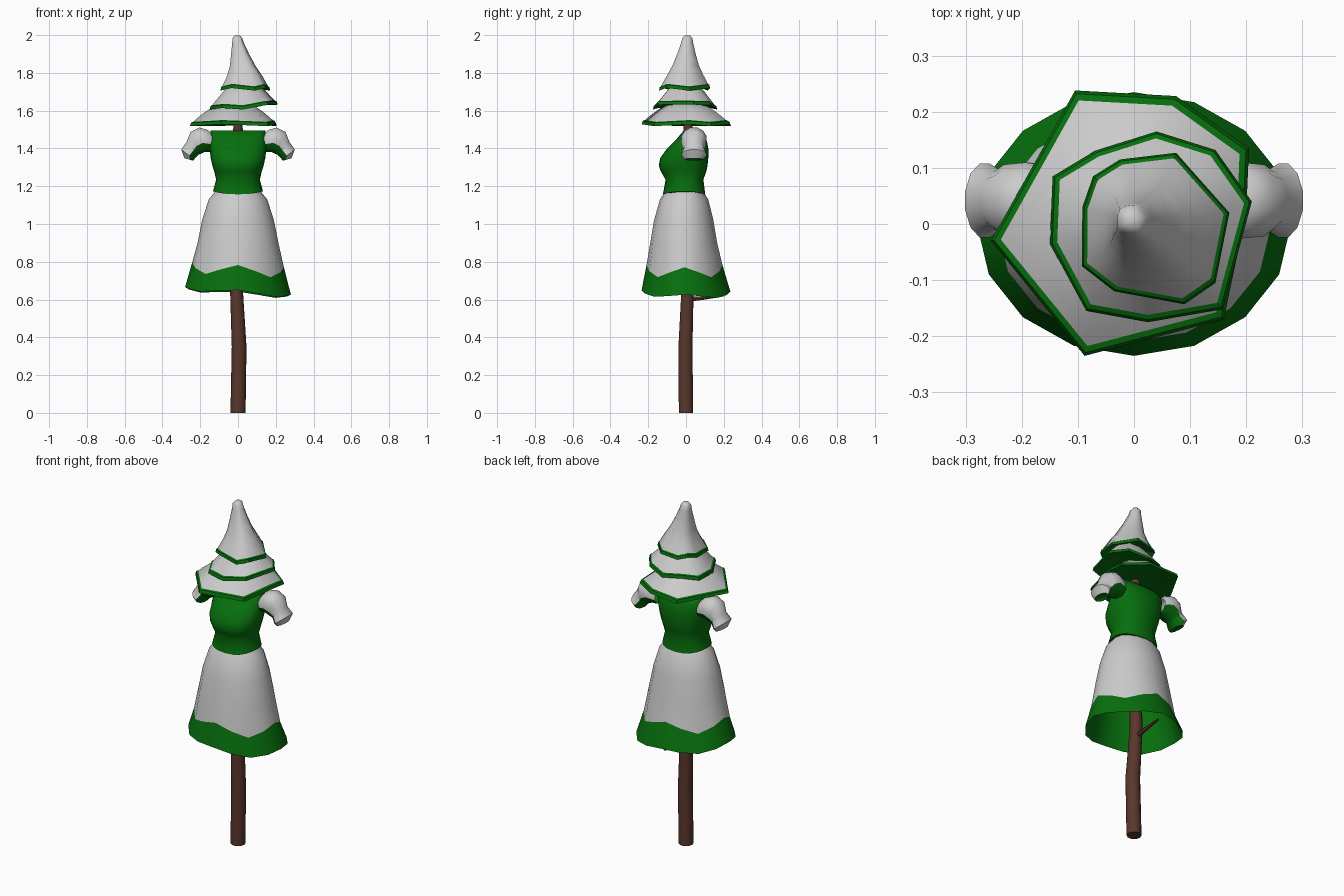
import bpy, bmesh
from math import sin, cos, pi, radians, copysign
from mathutils import Vector

if "Cube" in bpy.data.objects:
    bpy.data.objects.remove(bpy.data.objects["Cube"])


def material(name, rgb):
    m = bpy.data.materials.new(name)
    m.diffuse_color = (*rgb, 1)
    m.use_nodes = True
    m.node_tree.nodes["Principled BSDF"].inputs["Base Color"].default_value = m.diffuse_color
    return m


GREEN = material("green_cloth", (0.002, 0.16, 0.004))
BROWN = material("wood", (0.1, 0.038, 0.024))


def loft(name, rings, mat=None, closed=True, cap_start=False, cap_end=False, angle=40):
    """Skin a list of equal-length point rings."""
    bm = bmesh.new()
    rows = [[bm.verts.new(p) for p in r] for r in rings]
    n = len(rows[0])
    for a, b in zip(rows, rows[1:]):
        for i in range(n if closed else n - 1):
            j = (i + 1) % n
            bm.faces.new((a[i], a[j], b[j], b[i]))
    if cap_start:
        bm.faces.new(rows[0])
    if cap_end:
        bm.faces.new(rows[-1])
    bmesh.ops.recalc_face_normals(bm, faces=bm.faces)
    me = bpy.data.meshes.new(name)
    bm.to_mesh(me)
    bm.free()
    for p in me.polygons:
        p.use_smooth = True
    me.set_sharp_from_angle(angle=radians(angle))
    ob = bpy.data.objects.new(name, me)
    bpy.context.collection.objects.link(ob)
    if mat:
        me.materials.append(mat)
    return ob


def ellipse(rx, ry, cy, zf, n=16):
    out = []
    for i in range(n):
        a = 2 * pi * i / n
        out.append(Vector((rx * cos(a), cy + ry * sin(a), zf(a))))
    return out


def tube(name, path, axis, n=10):
    """Tapered stick: path of (x, y, z, r) with rings facing one axis."""
    rings = []
    for x, y, z, r in path:
        ring = []
        for i in range(n):
            c, s = r * cos(2 * pi * i / n), r * sin(2 * pi * i / n)
            ring.append((x + c, y + s, z) if axis == 'z' else (x + c, y, z + s))
        rings.append(ring)
    loft(name, rings, BROWN, cap_start=True, cap_end=True)


# Bent post and its side twig
tube("post", [(0, 0, 0, .04), (.006, -.003, .35, .039), (-.008, .008, .65, .034),
              (0, .01, 1.1, .03), (0, .01, 1.6, .024)], 'z')
tube("twig", [(-.005, .0, .60, .015), (0, .1, .609, .011), (0, .2, .622, .006)], 'y', 6)

# Skirt with zigzag hem and green lining
hem_top = lambda a: .755 + .028 * cos(4 * a) - .012 * cos(a)
hem_low = lambda a: .636 - .02 * cos(a) + .01 * cos(4 * a) - .004 * sin(a)
flat = lambda z: (lambda a: z)
top_rows = [(.118, .098, -.01, 1.175), (.155, .128, -.01, 1.13), (.19, .157, -.012, 1.02),
            (.214, .177, -.012, .9)]
skirt = [ellipse(rx, ry, cy, flat(z)) for rx, ry, cy, z in top_rows]
boundary = ellipse(.243, .201, -.008, hem_top)
rim = ellipse(.28, .235, 0, hem_low)
loft("skirt", skirt + [boundary], cap_start=True)
loft("skirt_hem", [boundary, rim], GREEN)
lining = [ellipse(rx - .006, ry - .006, cy, flat(z - .006)) for rx, ry, cy, z in top_rows]
loft("skirt_lining", lining + [ellipse(.236, .194, -.008, hem_top), rim], GREEN)

# Bodice: rows of z, half width, front y, back y
bodice = []
for z, rx, yf, yb in [(1.165, .132, -.122, .102), (1.235, .116, -.108, .092),
                      (1.28, .126, -.134, .108), (1.31, .136, -.144, .114),
                      (1.35, .145, -.136, .118), (1.40, .15, -.1, .118),
                      (1.45, .15, -.05, .108), (1.495, .145, -.012, .075)]:
    ring = []
    for i in range(20):
        c, s = cos(pi * i / 10), sin(pi * i / 10)
        c, s = copysign(abs(c) ** .85, c), copysign(abs(s) ** .85, s)
        ring.append(((rx * c), (yf + yb) / 2 + (yb - yf) / 2 * s,
                     z + (.008 * cos(pi * i / 5) if z < 1.2 else 0)))
    bodice.append(ring)
loft("bodice", bodice, GREEN, cap_start=True, cap_end=True, angle=65)

# Puffed sleeves: upper point, lower point, half depth
sections = [((.135, 1.475), (.135, 1.385), .055), ((.16, 1.50), (.15, 1.38), .064),
            ((.205, 1.513), (.175, 1.38), .07), ((.252, 1.49), (.20, 1.368), .066),
            ((.274, 1.435), (.21, 1.365), .052), ((.302, 1.395), (.23, 1.342), .068),
            ((.284, 1.348), (.236, 1.335), .05)]
for side, label in ((-1, "left"), (1, "right")):
    rings = []
    for t, b, d in sections:
        ring = []
        for i in range(12):
            a = 2 * pi * i / 12 + pi / 12
            k = (1 - cos(a)) / 2          # 0 at the top, 1 underneath
            ring.append(Vector((side * (t[0] + (b[0] - t[0]) * k), .042 + d * sin(a),
                                t[1] + (b[1] - t[1]) * k)))
        rings.append(ring)
    upper = [r[8:] + r[:4] for r in rings]
    lower = [r[3:9] for r in rings]
    loft(label + "_sleeve", upper, closed=False)
    loft(label + "_sleeve_underside", lower, GREEN, closed=False)
    # recessed green opening of the cuff
    mid = sum(rings[-1], Vector()) / 12 + Vector((-side * .008, 0, .015))
    loft(label + "_cuff_lining", [rings[-1], [mid + (p - mid) * .8 for p in rings[-1]]],
         GREEN, cap_end=True)


def tier(name, outline, centre, zf, profile, tip=None):
    """Faceted hat tier: green rim and underside, grey cloth above."""
    c = Vector(centre)

    def ring(s, dz, lean=0):
        out = []
        for i, (x, y) in enumerate(outline):
            p = c + (Vector((x, y)) - c) * s
            q = p.lerp(p - c + Vector(tip), lean) if tip else p
            z = zf(x, y, i)
            base = zf(c.x, c.y, 0)
            out.append(Vector((q.x, q.y, base + (z - base) * min(1, s) * (1 - lean) + dz)))
        return out
    edge, seam = ring(1, 0), ring(.925, .023)
    under = [ring(.08, .035), ring(.6, .02), edge]
    loft(name + "_trim", under + [ring(.975, .018), seam], GREEN, cap_start=True, angle=30)
    loft(name, [seam] + [ring(*p) for p in profile], cap_end=True, angle=80)


# Three overlapping hat tiers
tier("hat_brim", [(-.105, .238), (.075, .228), (.205, .135), (.2, .02), (.16, -.17),
                  (-.088, -.235), (-.255, -.03)], (-.02, 0),
     lambda x, y, i: 1.518 + .01 * (i % 2),
     [(.82, .045), (.66, .075), (.5, .1), (.3, .12)])
tier("hat_middle", [(-.145, .085), (-.07, .13), (.04, .165), (.145, .132), (.21, .04),
                    (.158, -.152), (.025, -.175), (-.085, -.155), (-.15, -.035)], (.025, 0),
     lambda x, y, i: 1.606 + .16 * max(0, x - .05) + .008 * (i % 2),
     [(.8, .05), (.66, .08), (.52, .11), (.3, .125)])
tier("hat_cone", [(-.092, .03), (-.073, .085), (-.025, .115), (.075, .127), (.17, .02),
                  (.145, -.105), (.09, -.143), (-.035, -.12), (-.093, -.075)], (.035, -.005),
     lambda x, y, i: 1.706 + .014 * (i % 2),
     [(.72, .075, .05), (.52, .13, .3), (.36, .195, .65), (.24, .25, .9),
      (.2, .278, 1), (.1, .292, 1)], tip=(-.004, .008))
